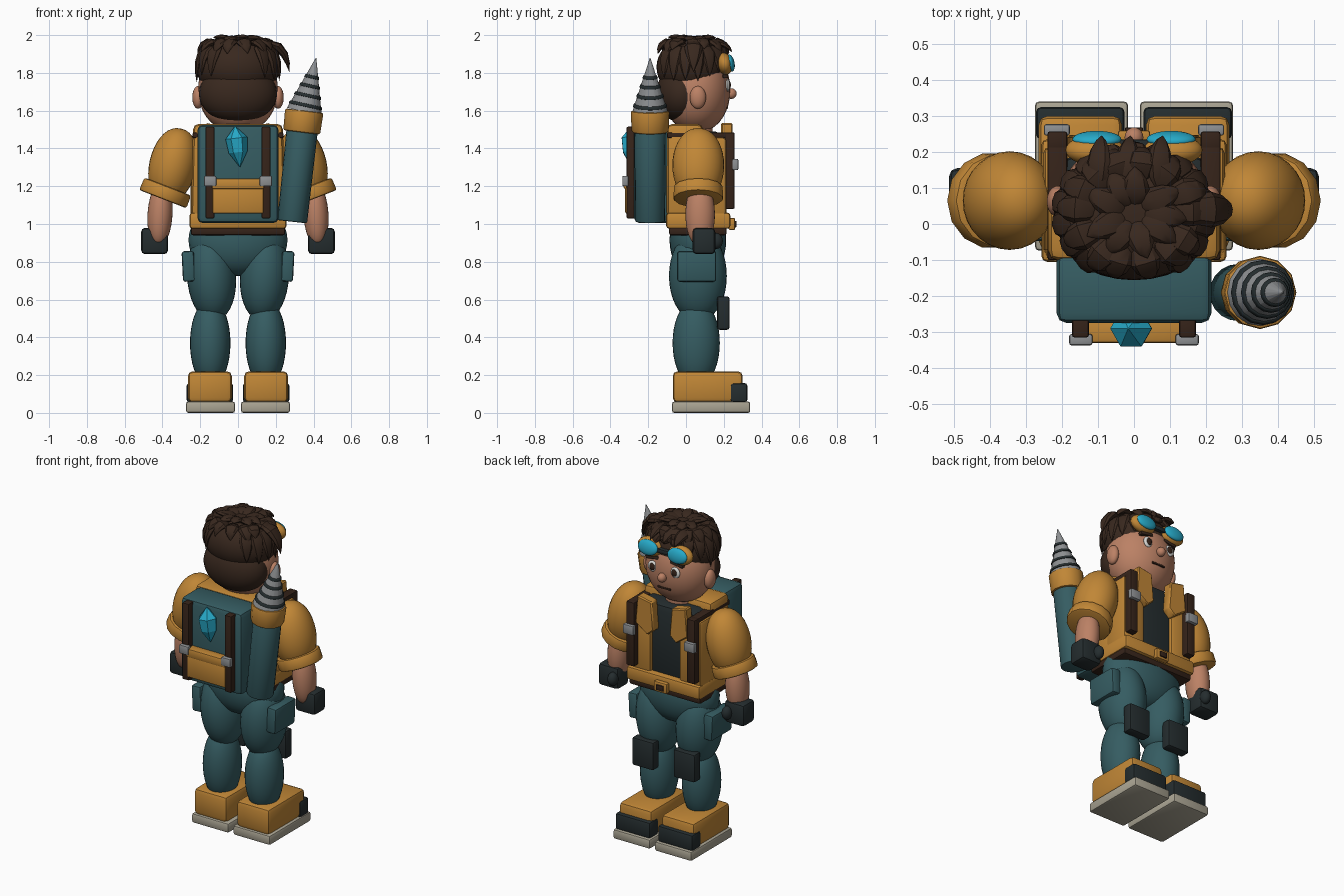
import bpy, bmesh, math, random
from mathutils import Vector, Matrix

if "Cube" in bpy.data.objects:
    bpy.data.objects.remove(bpy.data.objects["Cube"])

random.seed(4)

def mat(name, r, g, b):
    m = bpy.data.materials.new(name)
    m.diffuse_color = (r, g, b, 1)
    m.use_nodes = True
    m.node_tree.nodes["Principled BSDF"].inputs["Base Color"].default_value = m.diffuse_color
    return m

HAIR = mat("dark brown hair", .040, .021, .013)
SKIN = mat("skin", .50, .22, .13)
OCHRE = mat("ochre cloth", .53, .24, .037)
TEAL = mat("teal cloth", .036, .108, .122)
DARK = mat("charcoal", .018, .026, .028)
STRAP = mat("brown leather", .036, .017, .010)
SOLE = mat("pale rubber", .40, .37, .29)
METAL = mat("grey metal", .27, .28, .29)
CYAN = mat("cyan crystal", .02, .40, .58)
WHITE = mat("eye white", .75, .75, .72)

def finish(name, bm, m, smooth=True):
    bmesh.ops.recalc_face_normals(bm, faces=bm.faces)
    me = bpy.data.meshes.new(name)
    bm.to_mesh(me)
    bm.free()
    me.materials.append(m)
    ob = bpy.data.objects.new(name, me)
    bpy.context.collection.objects.link(ob)
    if smooth:
        bpy.ops.object.select_all(action='DESELECT')
        ob.select_set(True)
        bpy.context.view_layer.objects.active = ob
        bpy.ops.object.shade_smooth_by_angle(angle=math.radians(35))
    return ob

def box(name, x, y, z, m, bev=.012, rot=0, axis='Y', top=1):
    """Rounded box from ranges; top scales the x width of the upper face."""
    bm = bmesh.new()
    bmesh.ops.create_cube(bm, size=1)
    for v in bm.verts:
        k = top if v.co.z > 0 else 1
        v.co = Vector((v.co.x * abs(x[1] - x[0]) * k, v.co.y * (y[1] - y[0]), v.co.z * (z[1] - z[0])))
    if bev:
        bmesh.ops.bevel(bm, geom=bm.edges[:], offset=bev, segments=2, profile=.5, affect='EDGES')
    c = Vector((sum(x) / 2, sum(y) / 2, sum(z) / 2))
    bm.transform(Matrix.Translation(c) @ Matrix.Rotation(rot, 4, axis))
    return finish(name, bm, m)

def blob(name, c, r, m, tilt=0, power=1, cut=None, axis='Y'):
    """Ellipsoid; power below 1 squares its upright profile, cut removes what lies below."""
    bm = bmesh.new()
    bmesh.ops.create_uvsphere(bm, u_segments=28, v_segments=18, radius=1)
    for v in bm.verts:
        h = math.hypot(v.co.x, v.co.y)
        k = h ** (power - 1) if h > 1e-4 else 1
        v.co = Vector((v.co.x * k * r[0], v.co.y * k * r[1], v.co.z * r[2]))
    bm.transform(Matrix.Translation(c) @ Matrix.Rotation(tilt, 4, axis))
    if cut is not None:
        res = bmesh.ops.bisect_plane(bm, geom=bm.verts[:] + bm.edges[:] + bm.faces[:],
                                     plane_co=(0, 0, cut), plane_no=(0, 0, 1), clear_inner=True)
        bmesh.ops.contextual_create(bm, geom=[e for e in res['geom_cut'] if isinstance(e, bmesh.types.BMEdge)])
    return finish(name, bm, m)

def rod(name, a, b, r1, r2, m, n=12, bev=0):
    a, b = Vector(a), Vector(b)
    d = b - a
    bm = bmesh.new()
    bmesh.ops.create_cone(bm, cap_ends=True, segments=n, radius1=r1, radius2=r2, depth=d.length)
    if bev:
        rims = [e for e in bm.edges if any(len(f.verts) > 4 for f in e.link_faces)]
        bmesh.ops.bevel(bm, geom=rims, offset=bev, segments=2, profile=.5, affect='EDGES')
    bm.transform(Matrix.Translation((a + b) / 2) @ d.to_track_quat('Z', 'Y').to_matrix().to_4x4())
    return finish(name, bm, m)

def plate(name, pts, y0, y1, m):
    """Outline in x,z extruded along y."""
    bm = bmesh.new()
    f = bm.faces.new([bm.verts.new((p[0], y0, p[1])) for p in pts])
    ext = bmesh.ops.extrude_face_region(bm, geom=[f])
    for v in ext['geom']:
        if isinstance(v, bmesh.types.BMVert):
            v.co.y = y1
    bmesh.ops.bevel(bm, geom=bm.edges[:], offset=.007, segments=1, affect='EDGES')
    return finish(name, bm, m)

HC, HR = Vector((0, .055, 1.71)), Vector((.212, .18, .225))

def face_y(x, z):
    return HC.y + HR.y * math.sqrt(max(0, 1 - (x / HR.x) ** 2 - ((z - HC.z) / HR.z) ** 2))

# Mirrored parts: limbs, jacket sides, straps, face features
for s, side in ((1, "right"), (-1, "left")):
    def n(part):
        return side + "_" + part
    def X(a, b):
        return tuple(sorted((s * a, s * b)))

    # Boots and legs
    box(n("boot_sole"), X(.016, .275), (-.074, .34), (0, .06), SOLE)
    box(n("boot"), X(.033, .265), (-.07, .30), (.055, .22), OCHRE, .025)
    box(n("boot_toe_cap"), X(.026, .272), (.235, .325), (.055, .158), DARK, .015)
    blob(n("shin"), (s * .147, .054, .37), (.107, .125, .22), TEAL, power=.85)
    blob(n("thigh"), (s * .14, .063, .725), (.13, .153, .235), TEAL, s * .06, .9)
    box(n("knee_pad"), X(.07, .22), (.165, .23), (.44, .617), DARK)
    box(n("thigh_pocket"), X(.23, .295), (-.047, .16), (.695, .857), TEAL, .014, s * .05)

    # Arms
    blob(n("sleeve"), (s * .345, .065, 1.31), (.125, .137, .2), OCHRE, -s * .22, .9)
    c, d = Vector((s * .385, .065, 1.165)), Vector((s * .36, 0, -.93)) * .036
    rod(n("cuff"), c - d, c + d, .132, .134, OCHRE, 14, .012)
    blob(n("forearm"), (s * .413, .075, 1.05), (.066, .078, .165), SKIN, -s * .06, .85)
    box(n("glove"), X(.37, .513), (.035, .155), (.84, .98), DARK, .022)
    blob(n("thumb"), (s * .40, .16, .91), (.03, .035, .042), DARK)

    # Jacket front, lapel and shoulder strap
    box(n("jacket_front"), X(.10, .252), (.05, .215), (1.03, 1.46), OCHRE, .02)
    plate(n("lapel"), [(s * p, q) for p, q in ((.07, 1.515), (.17, 1.535), (.185, 1.36), (.10, 1.30), (.055, 1.34))],
          .185, .247, OCHRE)
    box(n("front_strap"), X(.185, .24), (.205, .257), (1.08, 1.485), STRAP, .007)
    box(n("front_buckle"), X(.178, .25), (.245, .277), (1.285, 1.345), METAL, .007)
    box(n("shoulder_strap"), X(.185, .24), (-.1, .24), (1.455, 1.485), STRAP, .007)

    # Backpack straps and buckles
    box(n("pack_strap"), X(.125, .172), (-.315, -.25), (1.03, 1.515), STRAP, .007)
    box(n("pack_buckle"), X(.115, .18), (-.337, -.305), (1.2, 1.255), METAL, .007)

    # Face and goggles
    blob(n("ear"), (s * .212, .063, 1.67), (.03, .043, .06), SKIN)
    blob(n("eye"), (s * .08, face_y(.08, 1.735), 1.735), (.032, .011, .034), WHITE)
    blob(n("iris"), (s * .077, face_y(.077, 1.735) + .008, 1.735), (.018, .008, .022), STRAP)
    y = face_y(.085, 1.785)
    box(n("eyebrow"), X(.04, .13), (y - .015, y + .014), (1.778, 1.798), HAIR, .005, s * .15)
    blob(n("goggle_rim"), (s * .107, .205, 1.848), (.083, .042, .058), OCHRE, .2, axis='X')
    blob(n("goggle_lens"), (s * .103, .235, 1.852), (.068, .022, .046), CYAN, .2, axis='X')

# Hips, torso and hem
blob("hips", (0, .063, .915), (.262, .15, .19), TEAL, power=.8)
box("waistband", (-.25, .25), (-.09, .215), (.94, .985), STRAP, .012)
box("jacket_hem", (-.257, .257), (-.105, .235), (.975, 1.06), OCHRE, .016)
box("hem_buckle", (-.045, .045), (.225, .26), (.968, 1.032), OCHRE, .008)
box("hem_buckle_inset", (-.025, .025), (.255, .268), (.982, 1.016), STRAP, .004)
box("shirt", (-.2, .2), (-.02, .195), (1.02, 1.49), DARK, .04)
box("jacket_back", (-.25, .25), (-.102, .09), (1.03, 1.53), OCHRE, .03, top=.95)
rod("neck", (0, .05, 1.44), (0, .055, 1.58), .09, .085, SKIN, 20)

# Head
blob("head", HC, HR, SKIN, power=.9)
blob("nose", (0, .24, 1.69), (.026, .028, .028), SKIN)
box("mouth", (-.045, .045), (face_y(.02, 1.615) - .012, face_y(.02, 1.615) + .006), (1.61, 1.622), STRAP, .003)
box("goggle_bridge", (-.05, .05), (.19, .235), (1.835, 1.862), DARK, .006)

# Hair masses
blob("hair_nape", (0, -.02, 1.69), (.207, .136, .15), HAIR, power=.85)
blob("hair_cap", (0, .03, 1.83), (.222, .186, .15), HAIR, power=.8, cut=1.76)

# Hair tufts: flattened tapering locks along curves, gathered in one mesh
def lock(bm, p0, p1, p2, width):
    p0, p1, p2 = Vector(p0), Vector(p1), Vector(p2)
    rings = []
    for t, k in ((0, .3), (.15, .8), (.4, 1), (.65, .8), (.85, .45), (1, .02)):
        p = p0 * (1 - t) ** 2 + p1 * 2 * t * (1 - t) + p2 * t * t
        tan = ((p1 - p0) * (1 - t) + (p2 - p1) * t).normalized()
        sd = tan.cross(p - Vector((0, .03, 1.75))).normalized()
        nm = sd.cross(tan)
        rings.append([bm.verts.new(p + (sd * math.cos(a) + nm * .5 * math.sin(a)) * width * k)
                      for a in (i * math.tau / 8 for i in range(8))])
    for a, b in zip(rings, rings[1:]):
        for i in range(8):
            bm.faces.new((a[i], a[i - 1], b[i - 1], b[i]))
    bm.faces.new(rings[0])
    bm.faces.new(rings[-1])

def ring(bm, ang, r, z):
    return (math.cos(ang) * r, .03 + math.sin(ang) * r * .86, z)

bm = bmesh.new()
for count, r0, z0, r1, z1, r2, z2, w in ((9, .02, 1.96, .09, 1.995, .15, 1.975, .04),
                                         (14, .10, 1.95, .19, 1.99, .215, 1.91, .042)):
    for i in range(count):
        a = math.tau * i / count + random.uniform(-.12, .12)
        lock(bm, ring(bm, a, r0, z0), ring(bm, a, r1, z1),
             ring(bm, a + random.uniform(-.1, .1), r2, z2 + random.uniform(-.02, .02)), w)
# Hanging side locks, leaving the nape smooth and the brow shorter
for i in range(15):
    a = math.radians(-50 + i * 280 / 14)
    front = max(0, math.sin(a))
    lock(bm, ring(bm, a, .15, 1.94), ring(bm, a, .225, 1.92),
         ring(bm, a, .222, 1.77 + .11 * front ** 3 + random.uniform(-.02, .02)), .042)
lock(bm, (.14, .04, 1.95), (.25, .04, 1.97), (.272, .04, 1.805), .05)
for x in (-.1, -.02, .07):
    lock(bm, (x, .1, 1.96), (x, .2, 1.98), (x + .01, .245, 1.91), .035)
finish("hair_locks", bm, HAIR)

# Backpack
box("backpack", (-.215, .215), (-.275, -.078), (1.005, 1.525), TEAL, .028)
box("pack_pocket", (-.135, .135), (-.322, -.26), (1.055, 1.2), OCHRE, .01)
box("pack_pocket_flap", (-.138, .138), (-.33, -.26), (1.185, 1.24), OCHRE, .01)

# Crystal: six-sided prism with pointed ends
bm = bmesh.new()
levels = [(-.108, .002), (-.03, .05), (.045, .058), (.108, .002)]
loops = [[bm.verts.new((math.cos(i * math.tau / 6) * r, math.sin(i * math.tau / 6) * r, z)) for i in range(6)]
         for z, r in levels]
for a, b in zip(loops, loops[1:]):
    for i in range(6):
        bm.faces.new((a[i], a[i - 1], b[i - 1], b[i]))
bm.faces.new(loops[0])
bm.faces.new(loops[-1])
bm.transform(Matrix.Translation((-.003, -.29, 1.41)) @ Matrix.Rotation(-.12, 4, 'Y'))
finish("crystal", bm, CYAN, smooth=False)

# Drill tube, collar and ridged bit
Y = -.19
rod("drill_tube", (.287, Y, 1.012), (.34, Y, 1.5), .079, .083, TEAL, 20, .008)
rod("drill_collar", (.337, Y, 1.485), (.351, Y, 1.6), .098, .102, OCHRE, 12, .01)
base, tip = Vector((.351, Y, 1.595)), Vector((.413, Y, 1.878))
rod("drill_bit", base, tip, .094, .002, METAL, 16)
for i, t in enumerate((.12, .3, .48, .65)):
    r = .094 * (1 - t) + .006
    rod(f"drill_ridge_{i + 1}", base.lerp(tip, t - .03), base.lerp(tip, t + .03), r + .003, r - .003, DARK, 16, .004)
